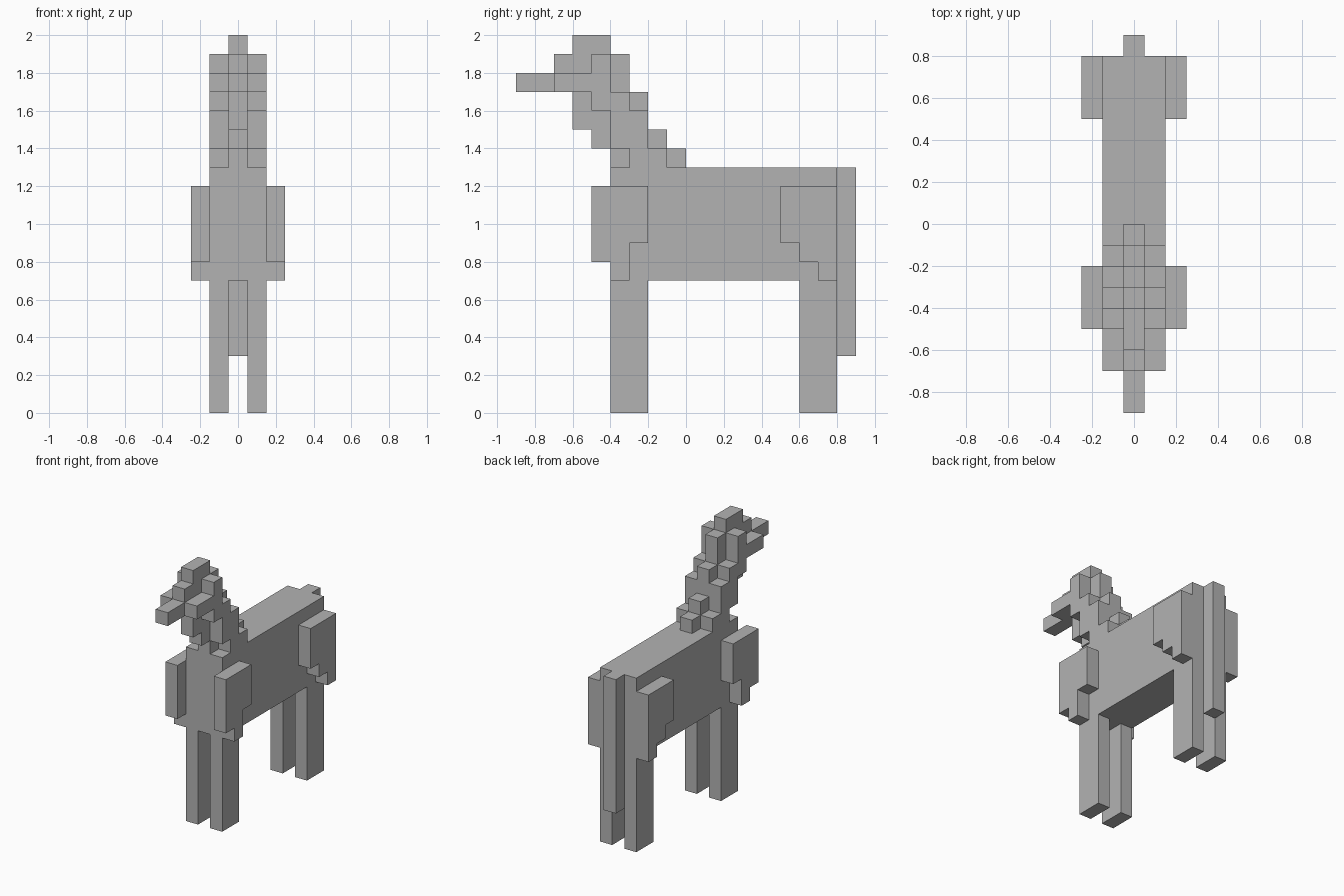
import bpy
import bmesh

UNIT = 0.1  # edge length of one block

cube = bpy.data.objects.get("Cube")
if cube:
    bpy.data.objects.remove(cube, do_unlink=True)

# One plain grey for the whole animal
grey = bpy.data.materials.new("plain grey")
grey.use_nodes = True
colour = (0.45, 0.45, 0.45, 1.0)
grey.diffuse_color = colour
grey.node_tree.nodes["Principled BSDF"].inputs["Base Color"].default_value = colour


def stepped_outline(bottom, rows):
    """Turn rows of (top, front, back) into a stepped closed outline in y and z."""
    front, back = [], []
    z = bottom
    for top, y0, y1 in rows:
        front += [(y0, z), (y0, top)]
        back += [(y1, z), (y1, top)]
        z = top
    points = front + back[::-1]
    clean = []
    for p in points:
        if not clean or p != clean[-1]:
            clean.append(p)
    # drop points in the middle of straight runs
    n = len(clean)
    return [p for i, p in enumerate(clean)
            if not any(clean[i - 1][k] == p[k] == clean[(i + 1) % n][k] for k in (0, 1))]


def slab(name, x0, x1, bottom, rows):
    """Extrude a stepped side profile from x0 to x1, all measured in blocks."""
    bm = bmesh.new()
    verts = [bm.verts.new((x0 * UNIT, y * UNIT, z * UNIT))
             for y, z in stepped_outline(bottom, rows)]
    face = bm.faces.new(verts)
    extruded = bmesh.ops.extrude_face_region(bm, geom=[face])
    moved = [v for v in extruded["geom"] if isinstance(v, bmesh.types.BMVert)]
    bmesh.ops.translate(bm, verts=moved, vec=((x1 - x0) * UNIT, 0, 0))
    bmesh.ops.recalc_face_normals(bm, faces=bm.faces)
    mesh = bpy.data.meshes.new(name)
    bm.to_mesh(mesh)
    bm.free()
    mesh.materials.append(grey)
    obj = bpy.data.objects.new(name, mesh)
    bpy.context.collection.objects.link(obj)
    return obj


def pair(name, x0, x1, bottom, rows):
    """Make the same slab on the left (+x) and right (-x)."""
    slab("left_" + name, x0, x1, bottom, rows)
    slab("right_" + name, -x1, -x0, bottom, rows)


# Torso and hanging tail
slab("torso", -1.5, 1.5, 7, [(13, -4, 8)])
slab("tail", -0.5, 0.5, 3, [(13, 8, 9)])

# Legs
pair("front_leg", 0.5, 1.5, 0, [(7, -4, -2)])
pair("back_leg", 0.5, 1.5, 0, [(7, 6, 8)])

# Shoulders and haunches, stepped along their lower edge
pair("shoulder", 1.5, 2.5, 7, [(8, -4, -3), (9, -5, -3), (12, -5, -2)])
pair("haunch", 1.5, 2.5, 7, [(8, 7, 8), (9, 6, 8), (12, 5, 8)])

# Middle of neck and head, with mane, muzzle and forelock
slab("neck_and_muzzle", -0.5, 0.5, 13, [
    (14, -4, 0), (15, -5, -1), (17, -6, -2),
    (18, -9, -3), (19, -7, -3), (20, -6, -4)])

# Sides of neck, cheeks and ears
pair("neck_and_cheek", 0.5, 1.5, 13, [
    (14, -3, -1), (16, -4, -2), (17, -5, -3),
    (18, -7, -4), (19, -5, -4)])
